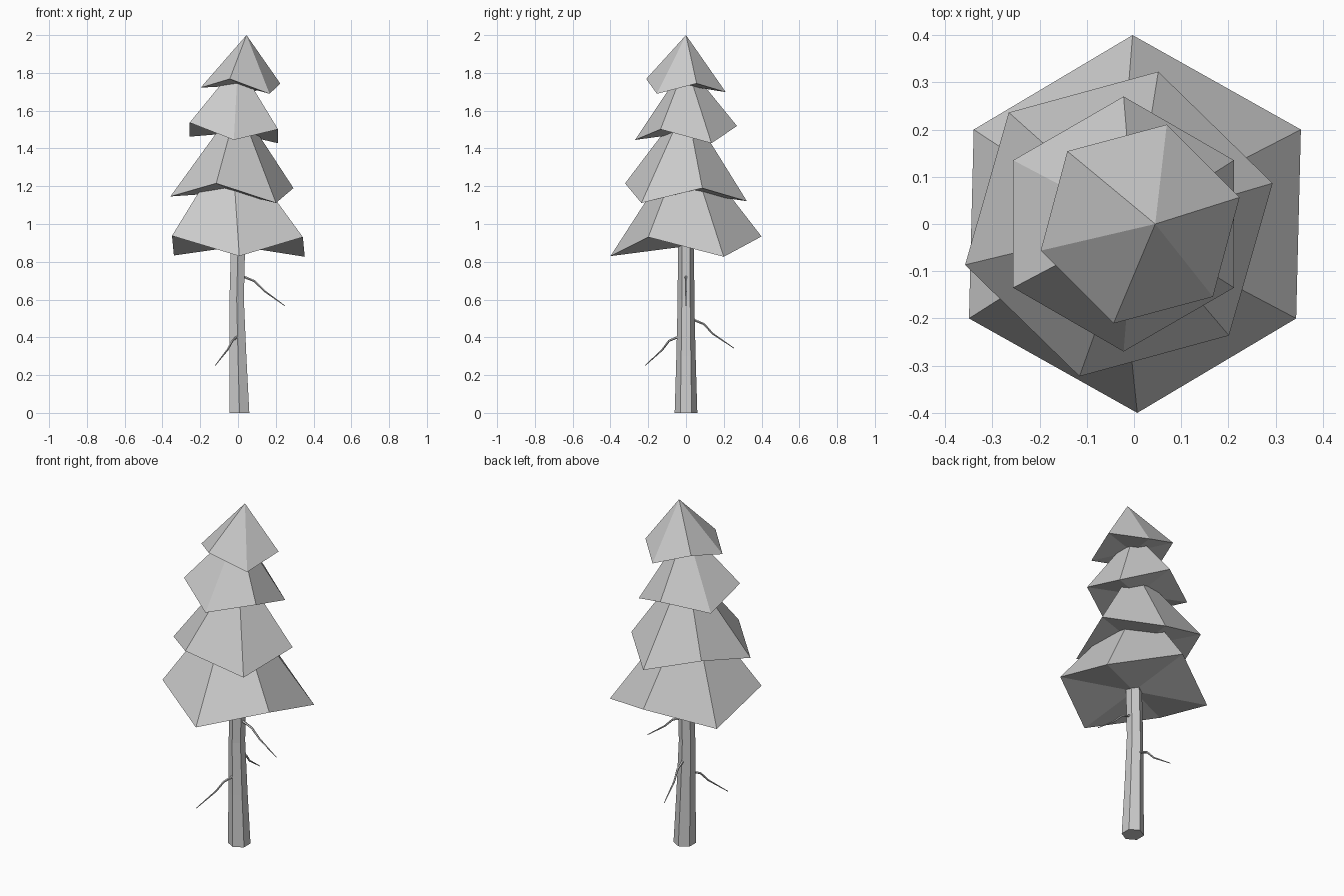
import bpy, math
from mathutils import Vector

if "Cube" in bpy.data.objects:
    bpy.data.objects.remove(bpy.data.objects["Cube"])


def make(name, verts, faces):
    me = bpy.data.meshes.new(name)
    me.from_pydata([tuple(v) for v in verts], [], faces)
    me.update()
    ob = bpy.data.objects.new(name, me)
    bpy.context.collection.objects.link(ob)


def tube(name, points, radii, sides, horizontal=False):
    """Loft a faceted, tapering tube along points."""
    pts = [Vector(p) for p in points]
    verts, faces = [], []
    last = len(pts) - 1
    for i, (p, r) in enumerate(zip(pts, radii)):
        d = (pts[min(i + 1, last)] - pts[max(i - 1, 0)]).normalized()
        if horizontal:
            u, v = Vector((0, -1, 0)), Vector((1, 0, 0))
        else:
            u = d.cross(Vector((0, 0, 1))).normalized()
            v = d.cross(u)
        for k in range(sides):
            a = 2 * math.pi * k / sides
            verts.append(p + u * r * math.cos(a) + v * r * math.sin(a))
    for i in range(last):
        for k in range(sides):
            a, b = i * sides + k, i * sides + (k + 1) % sides
            faces.append((a, b, b + sides, a + sides))
    faces.append(tuple(reversed(range(sides))))
    faces.append(tuple(range(last * sides, (last + 1) * sides)))
    make(name, verts, faces)


def tier(name, cx, cz, radius, start, zig, tilt, shift, apex):
    """Six-sided cone whose rim zigzags up and down and leans along x."""
    verts = []
    for k in range(6):
        a = math.radians(start + 60 * k)
        up = 1 if k % 2 == 0 else -1
        x = radius * math.cos(a)
        verts.append((cx + x + up * shift, radius * math.sin(a), cz + up * zig - tilt * x))
    verts += [(cx, 0, cz), apex]
    faces = []
    for k in range(6):
        n = (k + 1) % 6
        faces += [(k, n, 7), (n, k, 6)]
    make(name, verts, faces)


# Foliage tiers, bottom to top (start angle points at a raised rim corner)
tier("foliage_bottom", 0.002, 0.882, 0.40, 90, 0.052, 0.01, -0.005, (-0.035, 0, 1.45))
tier("foliage_lower", -0.032, 1.168, 0.334, 15, 0.042, 0.062, 0.003, (0.0, 0, 1.64))
tier("foliage_upper", -0.022, 1.482, 0.27, 90, 0.037, 0.075, 0.0, (0.0, 0, 1.85))
tier("foliage_top", 0.013, 1.733, 0.218, 15, 0.03, 0.09, 0.0, (0.045, 0, 2.0))

# Slightly bent hexagonal trunk
tube("trunk", [(0.008, 0, 0), (0.0, 0, 0.3), (-0.007, 0, 0.6), (0.001, 0, 0.92)],
     [0.06, 0.051, 0.044, 0.043], 6, horizontal=True)

# Bare drooping twigs
twig_radii = [0.007, 0.006, 0.005, 0.002]
tube("twig_right", [(0.02, 0, 0.725), (0.088, 0, 0.697), (0.14, 0, 0.645), (0.248, 0, 0.567)], twig_radii, 5)
tube("twig_back", [(-0.005, 0.03, 0.497), (-0.012, 0.095, 0.47), (-0.022, 0.14, 0.42), (-0.038, 0.255, 0.342)], twig_radii, 5)
tube("twig_front", [(0.0, -0.03, 0.407), (-0.03, -0.09, 0.382), (-0.055, -0.125, 0.335), (-0.12, -0.215, 0.252)], twig_radii, 5)
